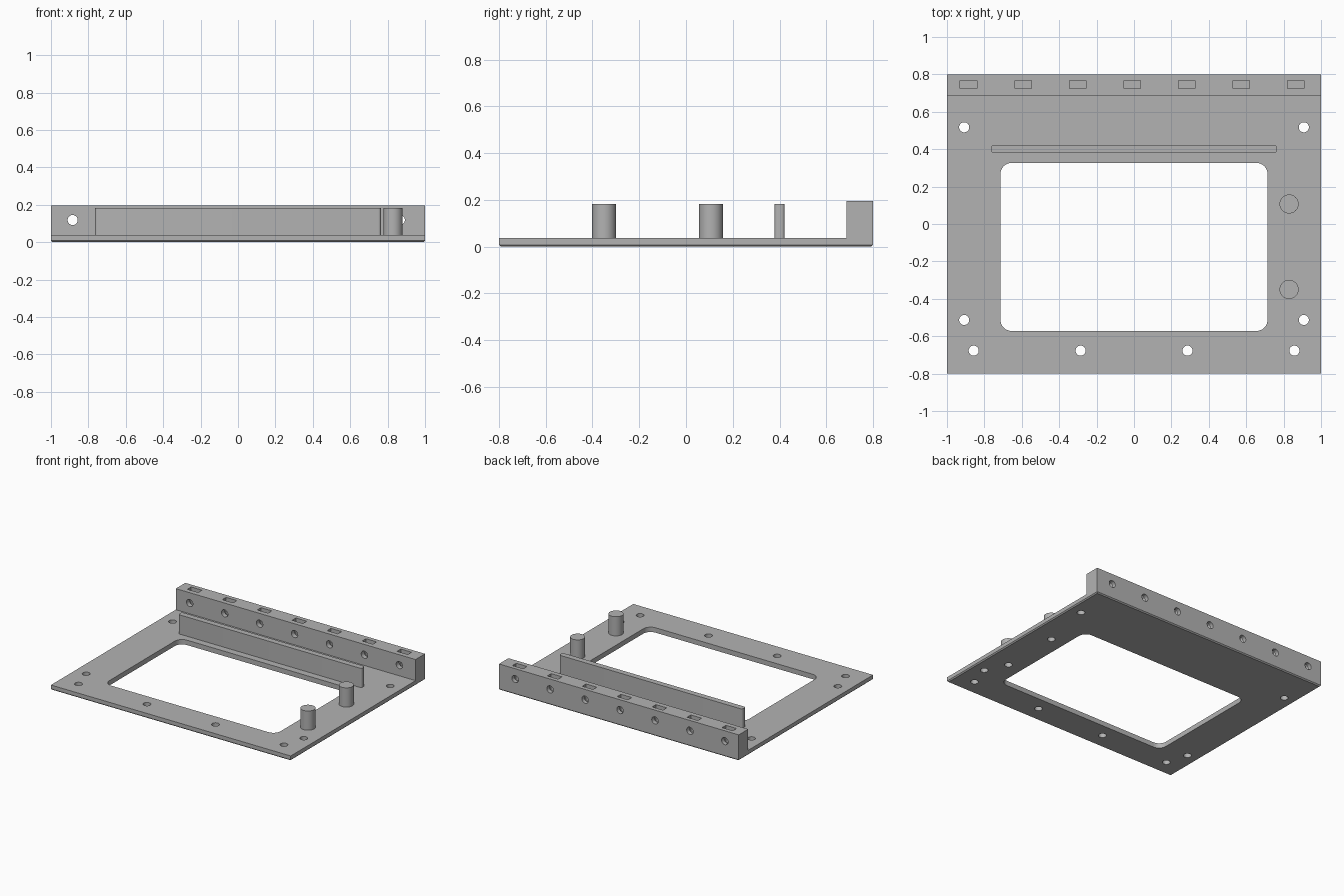
import bpy, bmesh, math
from mathutils import Matrix, Vector

cube = bpy.data.objects.get("Cube")
if cube:
    bpy.data.objects.remove(cube, do_unlink=True)

PLATE, BAR_TOP, POST_TOP = 0.037, 0.196, 0.182
HOLE_R = 0.027

grey = bpy.data.materials.new("plain_grey")
grey.use_nodes = True
colour = (0.45, 0.45, 0.45, 1)
grey.diffuse_color = colour
grey.node_tree.nodes["Principled BSDF"].inputs["Base Color"].default_value = colour


def finish(name, bm):
    bmesh.ops.recalc_face_normals(bm, faces=bm.faces)
    mesh = bpy.data.meshes.new(name)
    bm.to_mesh(mesh)
    bm.free()
    mesh.materials.append(grey)
    ob = bpy.data.objects.new(name, mesh)
    bpy.context.collection.objects.link(ob)
    return ob


def extrude(bm, points, direction):
    face = bm.faces.new([bm.verts.new(p) for p in points])
    ret = bmesh.ops.extrude_face_region(bm, geom=[face], use_keep_orig=True)
    verts = [g for g in ret["geom"] if isinstance(g, bmesh.types.BMVert)]
    bmesh.ops.translate(bm, verts=verts, vec=direction)


def rounded_box(bm, x0, x1, y0, y1, z0, z1, r, steps=8):
    pts = []
    corners = [(x1 - r, y1 - r), (x0 + r, y1 - r), (x0 + r, y0 + r), (x1 - r, y0 + r)]
    for i, (cx, cy) in enumerate(corners):
        for k in range(steps + 1):
            a = (i + k / steps) * math.pi / 2
            pts.append((cx + r * math.cos(a), cy + r * math.sin(a), z0))
    extrude(bm, pts, (0, 0, z1 - z0))


def cylinder(bm, centre, r, depth, rot=Matrix.Identity(4)):
    bmesh.ops.create_cone(bm, cap_ends=True, segments=40, radius1=r, radius2=r,
                          depth=depth, matrix=Matrix.Translation(centre) @ rot)


def box(bm, centre, size):
    bmesh.ops.create_cube(bm, size=1, matrix=Matrix.Translation(centre)
                          @ Matrix.Diagonal(Vector(size)).to_4x4())


def cut(ob, cutters):
    for c in cutters:
        mod = ob.modifiers.new("cut", "BOOLEAN")
        mod.operation, mod.solver, mod.object = "DIFFERENCE", "EXACT", c
    graph = bpy.context.evaluated_depsgraph_get()
    mesh = bpy.data.meshes.new_from_object(ob.evaluated_get(graph))
    ob.modifiers.clear()
    ob.data = mesh


# Base plate and rear bar as one L-shaped profile run along x
bm = bmesh.new()
profile = [(-0.8, 0), (0.8, 0), (0.8, BAR_TOP), (0.687, BAR_TOP), (0.687, PLATE), (-0.8, PLATE)]
extrude(bm, [(-1, y, z) for y, z in profile], (2, 0, 0))
bottom = [e for e in bm.edges if all(v.co.z < 0.001 for v in e.verts)]
bmesh.ops.bevel(bm, geom=bottom, offset=0.008, segments=1, affect="EDGES")
frame = finish("frame_with_rear_bar", bm)

# Window and vertical screw holes
posts = [(0.829, 0.107), (0.829, -0.35)]
bm = bmesh.new()
rounded_box(bm, -0.714, 0.714, -0.572, 0.327, -0.1, 0.1, 0.06)
for x in (-0.908, 0.908):
    for y in (-0.513, 0.517):
        cylinder(bm, (x, y, 0), HOLE_R, 0.2)
for i in range(4):
    cylinder(bm, (-0.857 + i * 0.5715, -0.677, 0), HOLE_R, 0.2)
for x, y in posts:
    cylinder(bm, (x, y, 0.02), HOLE_R, 0.24)
plate_cutter = finish("plate_cutter", bm)

# Cross holes and nut slots in the rear bar
holes, slots = bmesh.new(), bmesh.new()
for i in range(7):
    x = -0.884 + i * 0.2915
    cylinder(holes, (x, 0.74, 0.118), HOLE_R, 0.3, Matrix.Rotation(math.pi / 2, 4, "X"))
    box(slots, (x, 0.746, 0.165), (0.09, 0.045, 0.19))
bar_cutter = finish("bar_hole_cutter", holes)
slot_cutter = finish("nut_slot_cutter", slots)

cut(frame, [plate_cutter, bar_cutter, slot_cutter])
parts = [frame]

# Hollow posts on the left side
for name, (x, y) in zip(("rear_post", "front_post"), posts):
    bm = bmesh.new()
    cylinder(bm, (x, y, (PLATE + POST_TOP) / 2), 0.051, POST_TOP - PLATE)
    post = finish(name, bm)
    cut(post, [plate_cutter])
    parts.append(post)

# Upright fin behind the window
bm = bmesh.new()
rounded_box(bm, -0.764, 0.764, 0.379, 0.422, PLATE, POST_TOP, 0.014, 5)
parts.append(finish("upright_fin", bm))

for c in (plate_cutter, bar_cutter, slot_cutter):
    bpy.data.objects.remove(c, do_unlink=True)

# Smooth round walls, crisp edges
bpy.ops.object.select_all(action="DESELECT")
for ob in parts:
    ob.select_set(True)
bpy.context.view_layer.objects.active = frame
bpy.ops.object.shade_smooth_by_angle(angle=math.radians(30))
